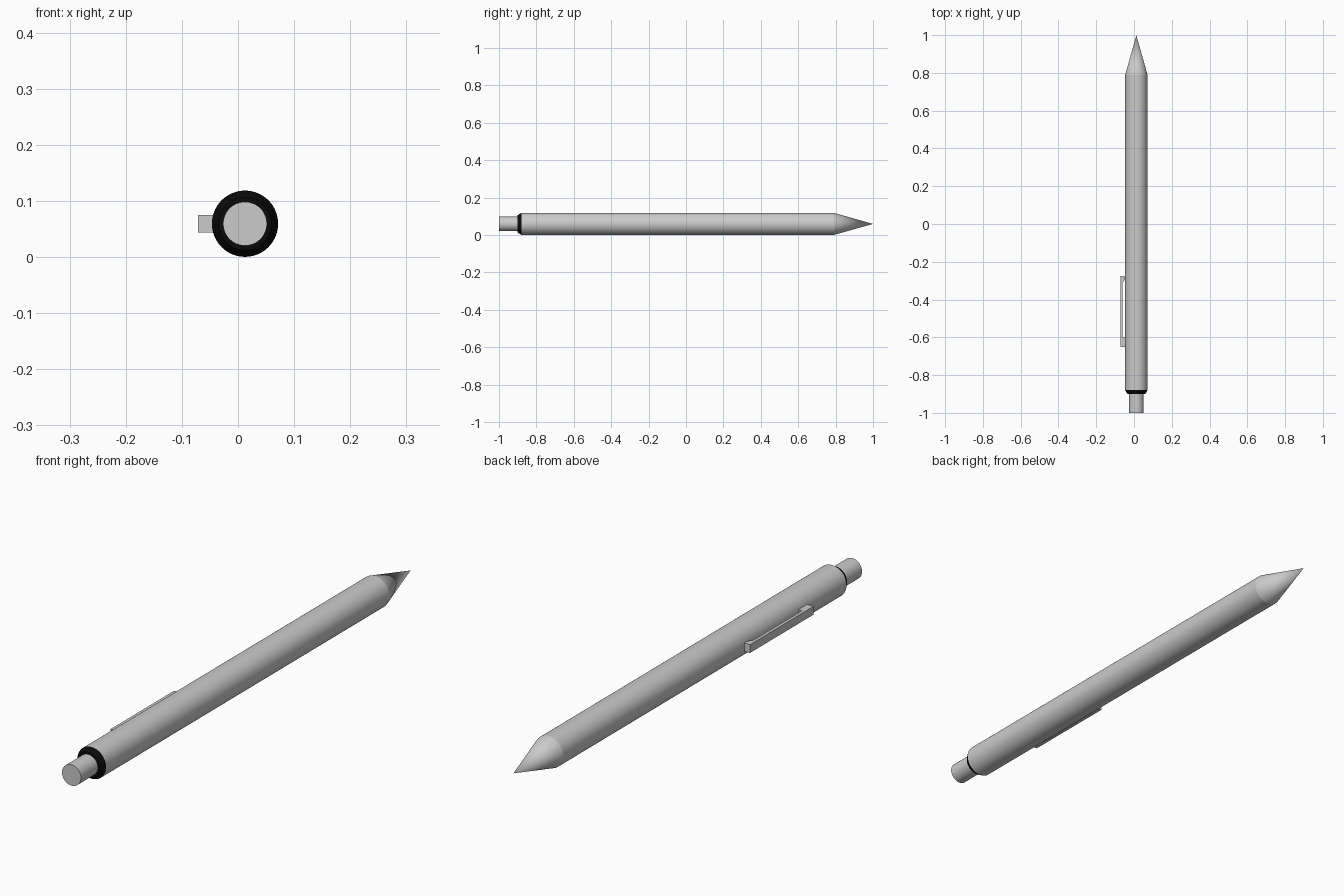
import bpy
import bmesh
import math

if "Cube" in bpy.data.objects:
    bpy.data.objects.remove(bpy.data.objects["Cube"], do_unlink=True)

AXIS_X, AXIS_Z = 0.0125, 0.0595
BARREL_R, BUTTON_R = 0.059, 0.039
SEGMENTS = 96


def make_material(name, value):
    mat = bpy.data.materials.new(name)
    mat.use_nodes = True
    colour = (value, value, value, 1)
    mat.diffuse_color = colour
    mat.node_tree.nodes["Principled BSDF"].inputs["Base Color"].default_value = colour
    return mat


grey = make_material("light grey", 0.6)
black = make_material("black", 0.003)


def finish(name, bm, mat, smooth=True):
    bmesh.ops.recalc_face_normals(bm, faces=bm.faces)
    mesh = bpy.data.meshes.new(name)
    bm.to_mesh(mesh)
    bm.free()
    mesh.materials.append(mat)
    obj = bpy.data.objects.new(name, mesh)
    bpy.context.collection.objects.link(obj)
    if smooth:
        bpy.ops.object.select_all(action="DESELECT")
        obj.select_set(True)
        bpy.context.view_layer.objects.active = obj
        bpy.ops.object.shade_smooth_by_angle(angle=math.radians(15))
    return obj


def lathe(name, profile, mat):
    """Turn (radius, y) points around the pen's long axis."""
    bm = bmesh.new()
    rings = []
    for r, y in profile:
        count = SEGMENTS if r else 1
        angles = [2 * math.pi * i / SEGMENTS for i in range(count)]
        rings.append([bm.verts.new((AXIS_X + r * math.cos(a), y, AXIS_Z + r * math.sin(a)))
                      for a in angles])
    for a, b in zip(rings, rings[1:]):
        for i in range(SEGMENTS):
            j = (i + 1) % SEGMENTS
            corners = [a[i % len(a)], a[j % len(a)], b[j % len(b)], b[i % len(b)]]
            bm.faces.new(list(dict.fromkeys(corners)))
    return finish(name, bm, mat)


# Barrel, dark bevelled collar, push button and pointed tip
lathe("barrel", [(BARREL_R, -0.88), (BARREL_R, 0.79)], grey)
lathe("collar", [(BARREL_R, -0.88), (0.047, -0.9), (BUTTON_R, -0.9)], black)
lathe("push_button", [(0, -1), (BUTTON_R, -1), (BUTTON_R, -0.88)], grey)
lathe("tip", [(BARREL_R, 0.79), (0, 1)], grey)

# Pocket clip: side profile with a root block and a hooked end, given width in z
clip_profile = [(-0.044, -0.65), (-0.0715, -0.65), (-0.0715, -0.275), (-0.05, -0.275),
                (-0.046, -0.285), (-0.05, -0.296), (-0.06, -0.312), (-0.06, -0.6),
                (-0.044, -0.6)]
bm = bmesh.new()
face = bm.faces.new([bm.verts.new((x, y, AXIS_Z - 0.0155)) for x, y in clip_profile])
extruded = bmesh.ops.extrude_face_region(bm, geom=[face])
top = [v for v in extruded["geom"] if isinstance(v, bmesh.types.BMVert)]
bmesh.ops.translate(bm, vec=(0, 0, 0.031), verts=top)
finish("pocket_clip", bm, grey, smooth=False)
